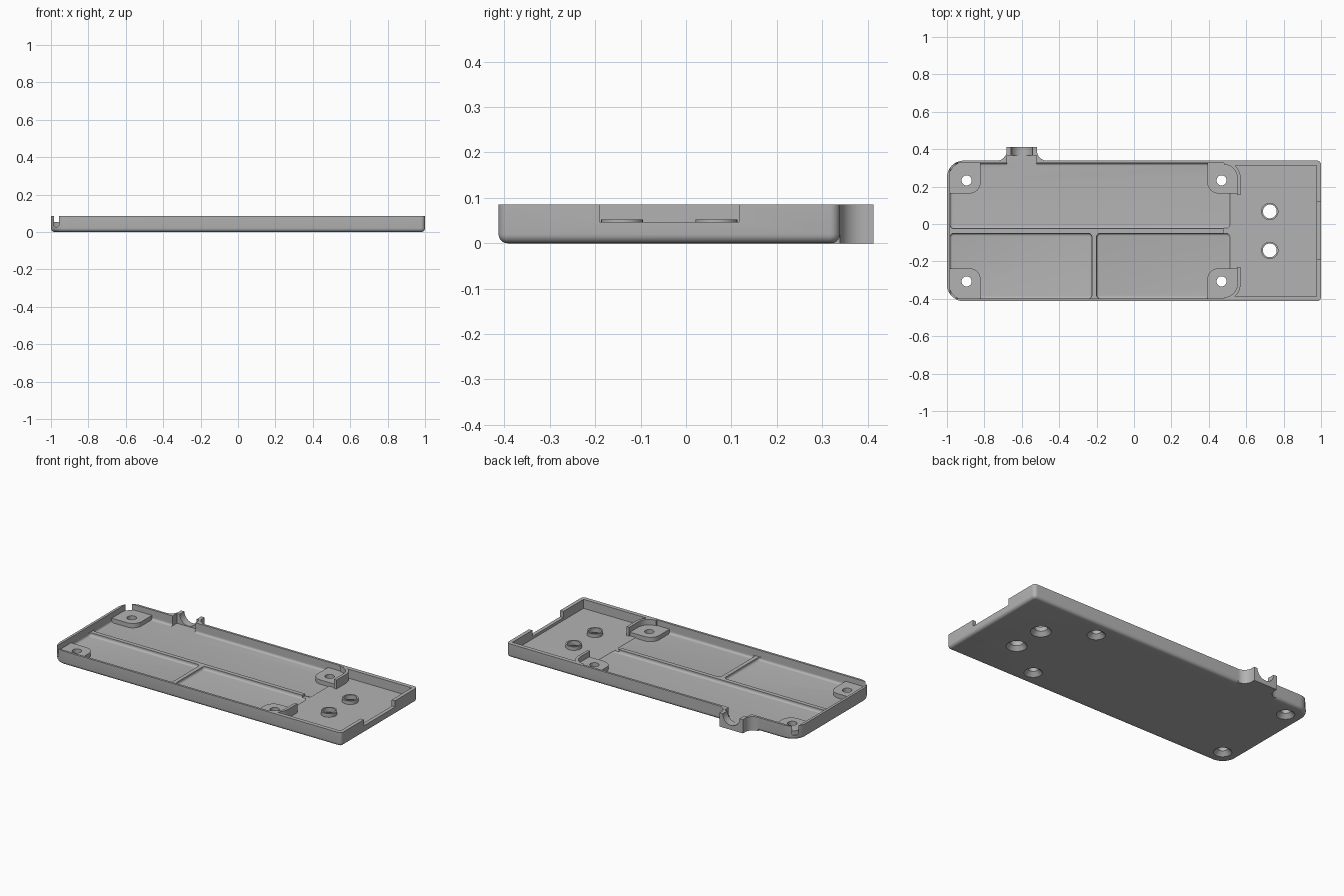
import bpy, bmesh, math

if "Cube" in bpy.data.objects:
    bpy.data.objects.remove(bpy.data.objects["Cube"])

H = 0.086          # rim height
MID = -0.037       # mirror line of the tray in y
TOP = 0.2          # cutters run past the rim

grey = bpy.data.materials.new("plain grey")
grey.use_nodes = True
grey.diffuse_color = (0.45, 0.45, 0.45, 1)
grey.node_tree.nodes["Principled BSDF"].inputs["Base Color"].default_value = (0.45, 0.45, 0.45, 1)


def arc(cx, cy, r, a0, a1, n=10):
    steps = [math.radians(a0 + (a1 - a0) * i / n) for i in range(n + 1)]
    return [(cx + r * math.cos(a), cy + r * math.sin(a)) for a in steps]


def rounded(x0, x1, y0, y1, radii):
    """Rounded rectangle, radii from the low corner anticlockwise."""
    corners = [(x0, y0, 1, 1), (x1, y0, -1, 1), (x1, y1, -1, -1), (x0, y1, 1, -1)]
    pts = []
    for i, ((x, y, sx, sy), r) in enumerate(zip(corners, radii)):
        if r:
            pts += arc(x + sx * r, y + sy * r, r, 180 + 90 * i, 270 + 90 * i)
        else:
            pts.append((x, y))
    return pts


def flip(pts):
    return [(x, 2 * MID - y) for x, y in reversed(pts)]


def finish(name, bm):
    bmesh.ops.recalc_face_normals(bm, faces=bm.faces[:])
    mesh = bpy.data.meshes.new(name)
    bm.to_mesh(mesh)
    bm.free()
    mesh.materials.append(grey)
    ob = bpy.data.objects.new(name, mesh)
    bpy.context.collection.objects.link(ob)
    return ob


def prism(name, pts, z0, z1, fillet=0):
    """Extruded outline with an optional rounded bottom edge."""
    bm = bmesh.new()
    base = bm.faces.new([bm.verts.new((x, y, z0)) for x, y in pts])
    rim = list(base.edges)
    up = bmesh.ops.extrude_face_region(bm, geom=[base], use_keep_orig=True)["geom"]
    for v in up:
        if isinstance(v, bmesh.types.BMVert):
            v.co.z = z1
    if fillet:
        bmesh.ops.bevel(bm, geom=rim, offset=fillet, segments=5, profile=0.5,
                        affect='EDGES', clamp_overlap=True)
    return finish(name, bm)


def box(name, x0, x1, y0, y1, z0, z1):
    return prism(name, rounded(x0, x1, y0, y1, (0, 0, 0, 0)), z0, z1)


def turned(name, x, y, profile, n=32):
    """Closed solid turned about a vertical axis from (radius, z) pairs."""
    bm = bmesh.new()
    rings = [[bm.verts.new((x + px, y + py, z)) for px, py in arc(0, 0, r, 0, 360, n)[:-1]]
             for r, z in profile]
    for a, b in zip(rings, rings[1:]):
        for i in range(n):
            bm.faces.new((a[i], a[(i + 1) % n], b[(i + 1) % n], b[i]))
    bm.faces.new(rings[0])
    bm.faces.new(rings[-1])
    return finish(name, bm)


def cut(ob, cutters):
    for c in cutters:
        mod = ob.modifiers.new("cut", 'BOOLEAN')
        mod.operation, mod.solver, mod.object = 'DIFFERENCE', 'EXACT', c
    deps = bpy.context.evaluated_depsgraph_get()
    mesh = bpy.data.meshes.new_from_object(ob.evaluated_get(deps))
    ob.modifiers.clear()
    ob.data = mesh


# Cutters: overall recess, three floor pockets (ribs remain between), end bay
soft = (0.02,) * 4
recess = prism("recess_cutter", rounded(-0.984, 0.555, -0.399, 0.325, (0.08,) * 4), 0.045, TOP)
pockets = [prism("pocket_cutter", rounded(x0, x1, y0, y1, soft), 0.025, TOP, 0.013)
           for x0, x1, y0, y1 in ((-0.984, 0.515, -0.024, 0.325),
                                  (-0.984, -0.225, -0.399, -0.05),
                                  (-0.2, 0.515, -0.399, -0.05))]
bay = box("bay_cutter", 0.503, 0.977, -0.387, 0.313, 0.03, TOP)
rib_gap = box("rib_gap_cutter", 0.478, 0.52, -0.052, -0.022, 0.03, TOP)
end_notch = box("end_notch_cutter", 0.95, 1.1, -0.19, 0.117, 0.047, TOP)
slot = box("slot_cutter", -0.678, -0.522, 0.29, 0.367, 0.025, TOP)
groove = turned("groove_cutter", 0, 0, ((0.058, -0.1), (0.058, 0.1)), 40)
groove.rotation_euler.x = math.pi / 2
groove.location = (-0.6, 0.41, H)

# Screw holes, countersunk from below
post_spots = [(x, y) for x in (-0.895, 0.468) for y in (0.233, 2 * MID - 0.233)]
bay_spots = [(0.726, 0.067), (0.726, 2 * MID - 0.067)]
post_holes = [turned("hole_cutter", x, y, ((0.053, -0.01), (0.051, 0), (0.027, 0.024), (0.027, TOP)))
              for x, y in post_spots]
bay_holes = [turned("hole_cutter", x, y, ((0.06, -0.01), (0.058, 0), (0.037, 0.024), (0.037, TOP)))
             for x, y in bay_spots]
cutters = [recess, bay, rib_gap, end_notch, slot, groove] + pockets + post_holes + bay_holes

# Tray shell with floor ribs
tray = prism("tray", rounded(-1, 1, -0.413, 0.339, (0.09, 0.022, 0.022, 0.09)), 0, H, 0.02)
cut(tray, cutters)
parts = [tray]

# Corner posts and the curved walls beside the bay
left_post = rounded(-0.99, -0.82, 0.163, 0.333, (0, 0.06, 0.085, 0.085)[:2] + (0, 0.085))
right_post = rounded(0.392, 0.562, 0.163, 0.333, (0.06, 0, 0.085, 0))
divider = ([(0.57, 0.155)] + arc(0.48, 0.246, 0.09, 0, 90)
           + arc(0.48, 0.246, 0.072, 90, 0) + [(0.552, 0.155)])
for side, shape in (("back", lambda p: p), ("front", flip)):
    for end, pts in (("left", right_post), ("right", left_post)):
        post = prism(f"{side}_{end}_post", shape(pts), 0.015, 0.052)
        cut(post, post_holes)
        parts.append(post)
    parts.append(prism(f"{side}_divider_wall", shape(divider), 0.015, H - 0.0005))

# Raised collars round the bay holes
for (x, y), side in zip(bay_spots, ("back", "front")):
    collar = turned(f"{side}_collar", x, y, ((0.046, 0.026), (0.046, 0.052)))
    cut(collar, bay_holes)
    parts.append(collar)

# Flared cable cradle on the back wall
flare = [(0.135, 0.31)] + arc(0.133, 0.391, 0.052, 270, 180) + [(0.081, 0.413)]
outline = [(-0.6 + x, y) for x, y in flare] + [(-0.6 - x, y) for x, y in reversed(flare)]
cradle = prism("cable_cradle", outline, 0, H)
cut(cradle, [recess, slot, groove] + pockets[:1])
parts.append(cradle)

for c in cutters:
    bpy.data.objects.remove(c)

# Smooth curves, keep creases sharp
bpy.ops.object.select_all(action='DESELECT')
for ob in parts:
    ob.select_set(True)
bpy.context.view_layer.objects.active = tray
bpy.ops.object.shade_smooth_by_angle(angle=math.radians(30))
